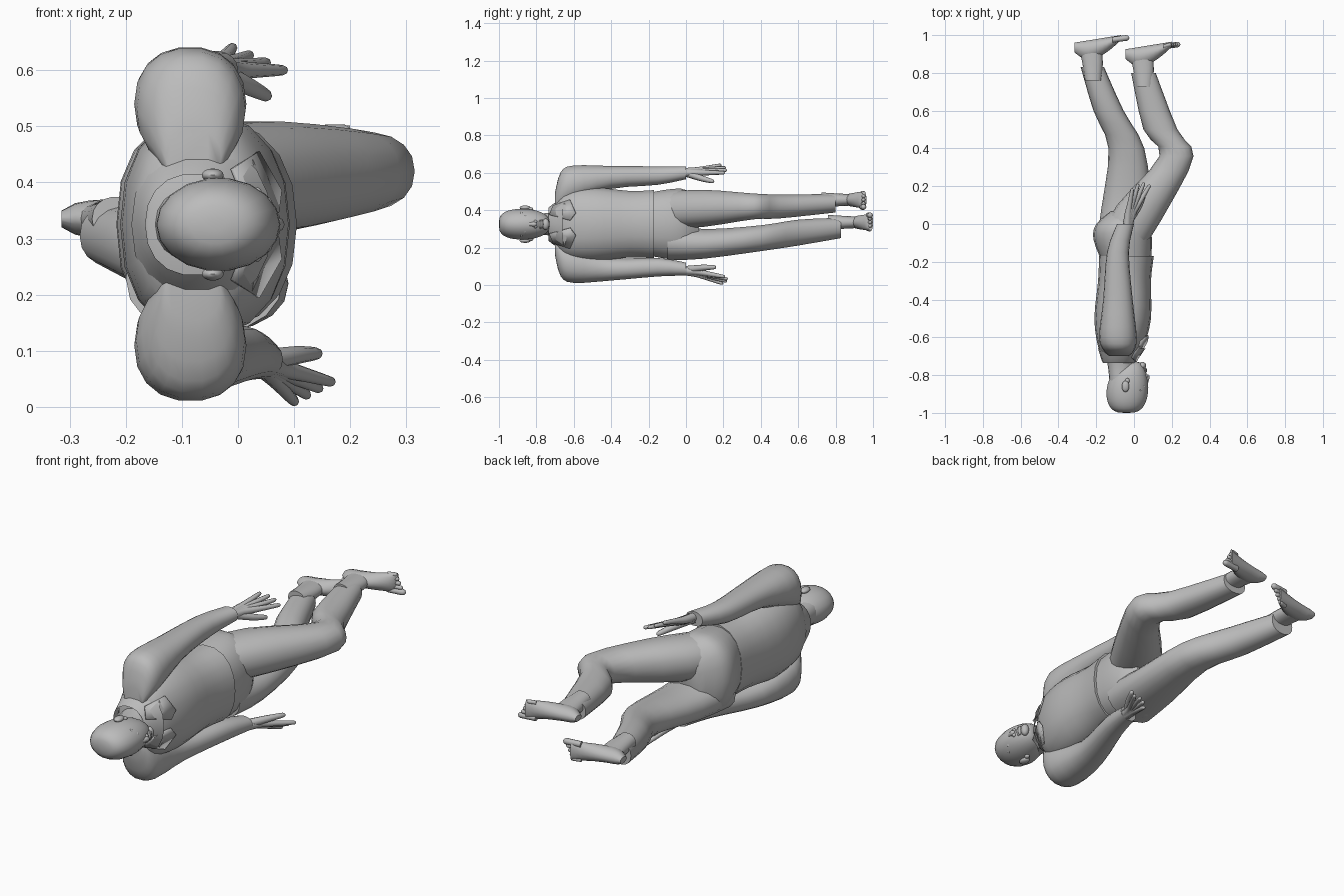
import bpy, bmesh, math
from mathutils import Vector

cube = bpy.data.objects.get("Cube")
if cube:
    bpy.data.objects.remove(cube)

SHADE = (0.5, 0.5, 0.5, 1)
grey = bpy.data.materials.new("plain grey")
grey.use_nodes = True
grey.diffuse_color = SHADE
grey.node_tree.nodes["Principled BSDF"].inputs["Base Color"].default_value = SHADE

# The body lies along y, faces +x, and is symmetric about this height
MID = .325
SIDES = {"top": 1, "bottom": -1}


def finish(name, bm):
    bmesh.ops.recalc_face_normals(bm, faces=bm.faces)
    mesh = bpy.data.meshes.new(name)
    bm.to_mesh(mesh)
    bm.free()
    mesh.materials.append(grey)
    obj = bpy.data.objects.new(name, mesh)
    bpy.context.collection.objects.link(obj)
    bpy.ops.object.select_all(action="DESELECT")
    obj.select_set(True)
    bpy.context.view_layer.objects.active = obj
    bpy.ops.object.shade_smooth_by_angle(angle=math.radians(50))
    return obj


def spline(rows, steps):
    """Interpolate a list of equal-length rows smoothly."""
    out = []
    last = len(rows) - 1
    for i in range(last):
        before, start, end, after = (rows[min(max(k, 0), last)] for k in range(i - 1, i + 3))
        for s in range(steps):
            t = s / steps
            out.append([q + t / 2 * (r - p + t * (2 * p - 5 * q + 4 * r - w + t * (3 * q - p - 3 * r + w)))
                        for p, q, r, w in zip(before, start, end, after)])
    return out + [list(rows[-1])]


def skin_rings(name, rings, cap=True):
    """Bridge neighbouring rings of points into one surface."""
    bm = bmesh.new()
    loops = [[bm.verts.new(point) for point in ring] for ring in rings]
    for a, b in zip(loops, loops[1:]):
        for k in range(len(a)):
            bm.faces.new((a[k - 1], a[k], b[k], b[k - 1]))
    if cap:
        bm.faces.new(loops[0])
        bm.faces.new(loops[-1])
    return finish(name, bm)


def circle(sides):
    return [(math.cos(math.tau * k / sides), math.sin(math.tau * k / sides)) for k in range(sides)]


def loft(name, rows, steps=3, power=.9, cap=True):
    """Rows: y, centre x, centre z, half depth, half width."""
    rings = []
    for y, x, z, depth, width in spline(rows, steps):
        rings.append([(x + depth * math.copysign(abs(c) ** power, c), y,
                       z + width * math.copysign(abs(s) ** power, s)) for c, s in circle(18)])
    return skin_rings(name, rings, cap)


def ball(name, centre, size):
    bm = bmesh.new()
    bmesh.ops.create_uvsphere(bm, u_segments=14, v_segments=8, radius=1)
    for v in bm.verts:
        v.co = Vector(centre) + v.co * Vector(size) if isinstance(size, float) else Vector(
            [c + p * s for c, p, s in zip(centre, v.co, size)])
    return finish(name, bm)


def digit(name, points, radius, taper=1):
    """Round-ended finger or toe through a few points."""
    path = [Vector(p) for p in spline([tuple(p) for p in points], 3)]
    count = len(path)
    radii = [radius * (1 + (taper - 1) * i / (count - 1)) for i in range(count)]
    heading = (path[-1] - path[-2]).normalized() * radii[-1]
    tip = path[-1]
    path += [tip + heading * .6, tip + heading]
    radii += [radii[-1] * .8, radii[-1] * .3]
    rings = []
    for i, point in enumerate(path):
        ahead = path[min(i + 1, len(path) - 1)] - path[max(i - 1, 0)]
        turn = ahead.to_track_quat("Z", "Y")
        rings.append([point + turn @ Vector((c, s, 0)) * radii[i] for c, s in circle(8)])
    return skin_rings(name, rings)


def plate(name, corners):
    bm = bmesh.new()
    bm.faces.new([bm.verts.new(c) for c in corners])
    obj = finish(name, bm)
    solid = obj.modifiers.new("thickness", "SOLIDIFY")
    solid.thickness = .008
    solid.offset = 0


# Head: an egg that moves forward and narrows towards the chin
head_rows = []
for k in range(17):
    t = .01 + .97 * k / 16
    swell = math.sin(math.pi * t) ** .6
    jaw = t ** 3
    head_rows.append((-.865 - .135 * math.cos(math.pi * t), -.04 + .05 * jaw, MID,
                      .115 * swell * (1 - .4 * jaw), .086 * swell * (1 - .25 * jaw)))
loft("head", head_rows, steps=1, power=1)
loft("neck", [(-.83, -.07, MID, .06, .06), (-.74, -.07, MID, .07, .06), (-.64, -.07, MID, .09, .08)])

# Face
digit("nose", [(.06, -.86, MID), (.07, -.81, MID)], .009, taper=1.5)
ball("chin", (.045, -.75, MID), (.02, .02, .03))
for lip, y in {"upper_lip": -.78, "lower_lip": -.77}.items():
    ball(lip, (.06, y, MID), (.01, .007, .025))
for tag, side in SIDES.items():
    ball("eye_" + tag, (.052, -.86, MID + side * .035), (.01, .01, .014))
    ball("nostril_" + tag, (.065, -.805, MID + side * .012), (.01, .01, .01))
    ball("ear_" + tag, (-.045, -.86, MID + side * .088), (.02, .03, .012))
    ball("earlobe_" + tag, (-.035, -.83, MID + side * .08), (.012, .014, .01))
    digit("brow_" + tag, [(.062, -.88, MID + side * .015), (.035, -.88, MID + side * .06)], .006)

# Shirt with an open collar and lapels
loft("shirt", [(-.7, -.08, MID, .08, .1), (-.65, -.07, MID, .12, .18), (-.5, -.06, MID, .15, .2),
               (-.3, -.05, MID, .14, .18), (-.17, -.04, MID, .145, .185)])
loft("collar", [(-.735, -.08, MID, .085, .09), (-.71, -.075, MID, .1, .11),
                (-.66, -.065, MID, .125, .145)], cap=False)
for tag, side in SIDES.items():
    flap = [(.01, -.73, .05), (-.01, -.71, .1), (.035, -.62, .13), (.075, -.59, .06), (.07, -.62, .02)]
    plate("lapel_" + tag, [(x, y, MID + side * z) for x, y, z in flap])

# Sleeves slope out from the collar over the shoulder and bend at the elbow
for tag, elbow, forearm, cuff in (("top", (-.085, .575), (-.085, .585), (-.045, .6)),
                                  ("bottom", (-.07, .085), (0, .095), (.035, .085))):
    side = SIDES[tag]
    loft("sleeve_" + tag, [(-.7, -.08, MID + side * .12, .05, .05),
                           (-.67, -.08, MID + side * .18, .08, .1),
                           (-.6, -.085, MID + side * .215, .1, .1),
                           (-.4, *elbow, .078, .062),
                           (-.15, *forearm, .058, .05),
                           (0, *cuff, .045, .035)])


# Hands: every finger runs from the wrist through its knuckle to the tip
def hand(tag, wrist, index_tip, little_tip, thumb_tip):
    wrist, index_tip, little_tip, thumb_tip = map(Vector, (wrist, index_tip, little_tip, thumb_tip))
    cuff = wrist - Vector((0, .05, 0))
    for i, finger in enumerate(("index", "middle", "ring", "little")):
        tip = index_tip.lerp(little_tip, i / 3)
        tip.y += .02 * math.sin(math.pi * i / 3)
        root = wrist.lerp(tip, .25)
        knuckle = wrist.lerp(tip, .55)
        digit(f"{finger}_finger_{tag}", [cuff, root, knuckle, tip], .024, taper=.38)
    joint = wrist.lerp(thumb_tip, .55) + (index_tip - little_tip) * .1
    digit("thumb_" + tag, [wrist, joint, thumb_tip], .022, taper=.5)


hand("top", (-.04, 0, .6), (.08, .2, .6), (-.01, .18, .64), (.05, .14, .555))
hand("bottom", (.04, 0, .08), (.165, .2, .045), (.1, .19, .01), (.14, .15, .095))

# Trousers: hips, the bent leg on top and the straighter leg below
loft("trouser_hips", [(-.2, -.04, MID, .13, .17), (-.08, -.06, MID, .155, .19),
                      (0, -.06, MID, .14, .185), (.07, -.04, MID, .08, .12)], power=.85)
loft("trouser_leg_top", [(-.1, -.06, .4, .13, .1), (.1, .05, .41, .14, .1), (.36, .225, .42, .09, .07),
                         (.5, .14, .42, .09, .065), (.8, .05, .437, .065, .05)])
loft("trouser_leg_bottom", [(-.1, -.06, .23, .14, .1), (.1, -.04, .22, .13, .08), (.4, -.04, .25, .095, .07),
                            (.6, -.135, .28, .08, .07), (.83, -.22, .305, .062, .055)])


# Bare feet, placed by the heel; inner is the direction of the big toe
def foot(tag, x, y, z, inner):
    loft("ankle_" + tag, [(y - .2, x + .1, z, .045, .04), (y - .1, x + .095, z, .055, .034),
                          (y - .02, x + .08, z, .06, .03)])
    rings = []
    for k in range(11):
        t = k / 10
        height = (.025 + .09 * (1 - t ** 2.5)) * min(1, .45 + 2 * t)
        width = (.03 + .018 * t) * min(1, .5 + 4 * t)
        centre = .04 * t - height / 2
        rings.append([(x + .245 * t, y + centre + c * height / 2,
                       z + s * width * (1 - .3 * max(0, -c))) for c, s in circle(14)])
    skin_rings("foot_" + tag, rings)
    for i in range(5):
        across = z + inner * (.038 - .019 * i)
        radius = .01 if i else .015
        digit(f"toe_{tag}_{i + 1}", [(x + .2, y + .015, across), (x + .275 - .01 * i, y + .025, across)], radius)


foot("top", -.045, .925, .455, -1)
foot("bottom", -.315, .96, .335, 1)
